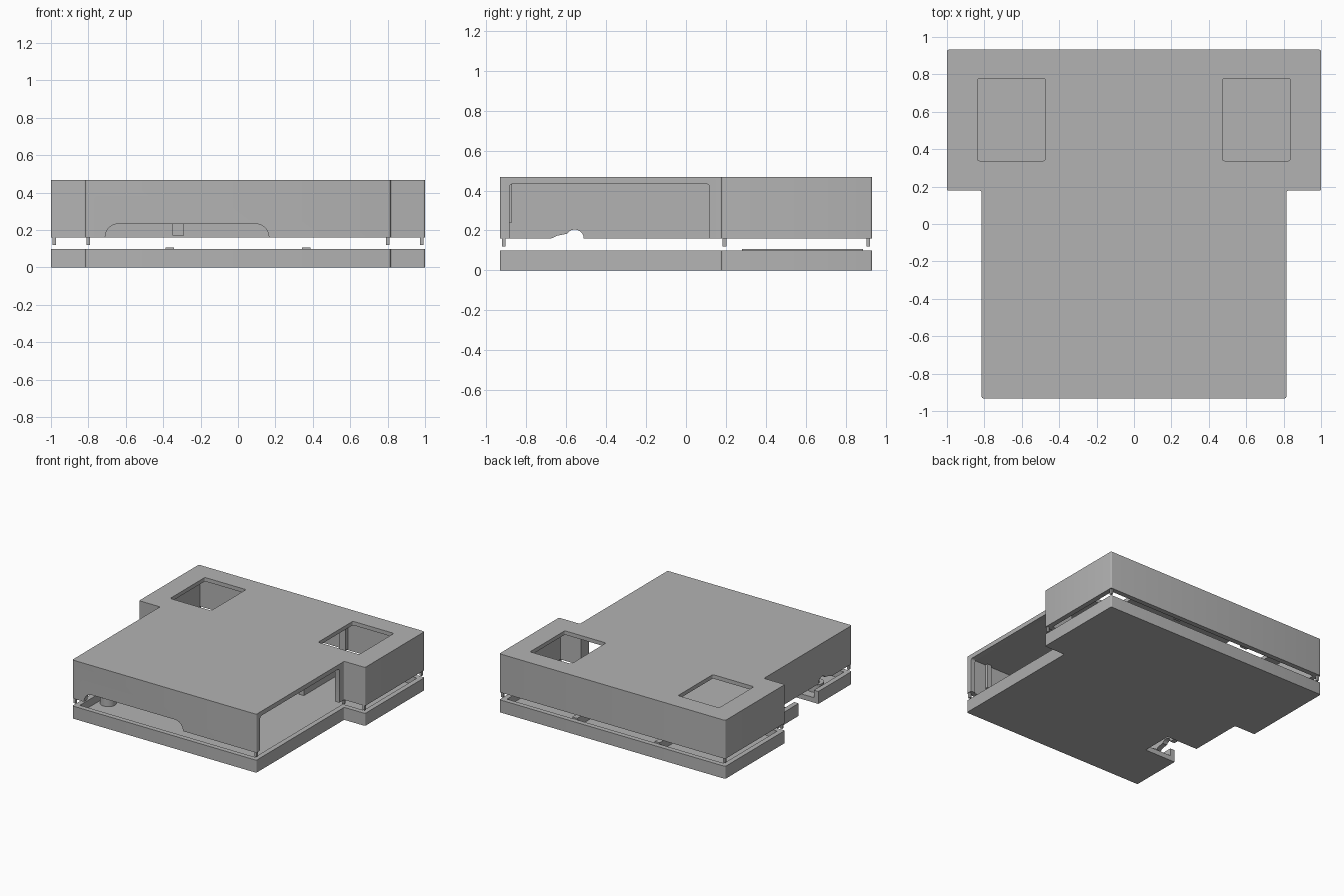
import bpy, bmesh, math

if "Cube" in bpy.data.objects:
    bpy.data.objects.remove(bpy.data.objects["Cube"])

GREY = bpy.data.materials.new("light_grey")
GREY.diffuse_color = (0.45, 0.45, 0.45, 1)
GREY.use_nodes = True
GREY.node_tree.nodes["Principled BSDF"].inputs["Base Color"].default_value = GREY.diffuse_color


def finish(name, bm):
    bmesh.ops.recalc_face_normals(bm, faces=bm.faces)
    me = bpy.data.meshes.new(name)
    bm.to_mesh(me)
    bm.free()
    me.materials.append(GREY)
    ob = bpy.data.objects.new(name, me)
    bpy.context.collection.objects.link(ob)
    return ob


def prism(name, pts, lo, hi, axis="z", bevel=0.0):
    """Extrude a 2D outline along an axis; bevel rounds the edges along it."""
    place = {"z": lambda a, b, c: (a, b, c),
             "y": lambda a, b, c: (a, c, b),
             "x": lambda a, b, c: (c, a, b)}[axis]
    bm = bmesh.new()
    low = [bm.verts.new(place(a, b, lo)) for a, b in pts]
    high = [bm.verts.new(place(a, b, hi)) for a, b in pts]
    bm.faces.new(low)
    bm.faces.new(high)
    n = len(pts)
    for i in range(n):
        j = (i + 1) % n
        bm.faces.new((low[i], low[j], high[j], high[i]))
    if bevel:
        edges = [e for v in low for e in v.link_edges if e.other_vert(v) in high]
        bmesh.ops.bevel(bm, geom=edges, offset=bevel, segments=4,
                        profile=0.5, affect="EDGES")
    return finish(name, bm)


def rect(a0, b0, a1, b1):
    return [(a0, b0), (a1, b0), (a1, b1), (a0, b1)]


def box(name, x0, x1, y0, y1, z0, z1, bevel=0.0):
    return prism(name, rect(x0, y0, x1, y1), z0, z1, bevel=bevel)


def t_outline(t):
    """T-shaped plan, inset by t."""
    w, s, back, front, step = 1 - t, 0.815 - t, 0.932 - t, -0.932 + t, 0.178 + t
    return [(-s, front), (s, front), (s, step), (w, step),
            (w, back), (-w, back), (-w, step), (-s, step)]


def cut(target, cutter):
    mod = target.modifiers.new("cut", "BOOLEAN")
    mod.operation, mod.solver, mod.object = "DIFFERENCE", "EXACT", cutter
    bpy.context.view_layer.objects.active = target
    bpy.ops.object.modifier_apply(modifier=mod.name)
    bpy.data.objects.remove(cutter)


def arc(cx, cz, r, a0, a1, n=8):
    return [(cx + r * math.cos(math.radians(a0 + (a1 - a0) * i / n)),
             cz + r * math.sin(math.radians(a0 + (a1 - a0) * i / n)))
            for i in range(n + 1)]


WALL = 0.04

# Upper shell, hollow and open below
shell = prism("upper_shell", t_outline(0), 0.16, 0.468, bevel=0.01)
cut(shell, prism("cavity", t_outline(WALL), 0.1, 0.437))

# Square windows through the roof
for x0 in (-0.838, 0.472):
    cut(shell, box("window", x0, x0 + 0.364, 0.338, 0.778, 0.40, 0.52, bevel=0.012))

# Wide rounded slot along the bottom of the front wall
slot = [(-0.71, 0.1)] + arc(-0.64, 0.163, 0.07, 180, 90) \
    + arc(0.095, 0.163, 0.07, 90, 0) + [(0.165, 0.1)]
cut(shell, prism("front_slot", slot, -1.0, -0.88, "y"))

# Large opening in the right wall
side = [(-0.883, 0.1)] + arc(-0.868, 0.418, 0.015, 180, 90, 4) \
    + arc(0.102, 0.418, 0.015, 90, 0, 4) + [(0.117, 0.1)]
cut(shell, prism("side_opening", side, 0.75, 0.90, "x"))

# Small stepped cable notch in the left wall
notch = [(-0.675, 0.1), (-0.675, 0.16), (-0.645, 0.174), (-0.603, 0.182)] \
    + arc(-0.557, 0.16, 0.045, 150, 0) + [(-0.512, 0.1)]
cut(shell, prism("cable_notch", notch, -0.90, -0.74, "x"))

# Locating pegs under the shell corners
for s in (-1, 1):
    for x, y in ((0.983, 0.913), (0.983, 0.193), (0.80, 0.193), (0.80, -0.913)):
        box("locating_peg", s * x - 0.009, s * x + 0.009,
            y - 0.009, y + 0.009, 0.12, 0.17)
    # Stiffening ribs inside the front and back walls
    box("front_rib", s * 0.65 - 0.02, s * 0.65 + 0.02, -0.90, -0.87, 0.24, 0.44)
    box("back_rib", s * 0.32 - 0.03, s * 0.32 + 0.03, 0.86, 0.90, 0.17, 0.44)

# Base tray with a rim and a rectangular cut-out at its left edge
base = prism("base_tray", t_outline(0), 0, 0.1, bevel=0.01)
cut(base, prism("tray_recess", t_outline(WALL), 0.04, 0.2))
cut(base, box("edge_cutout", -0.9, -0.54, -0.51, -0.26, -0.1, 0.2))

# Mounting rails on the tray floor
for s in (-1, 1):
    box("mounting_rail", s * 0.365 - 0.022, s * 0.365 + 0.022,
        0.28, 0.885, 0.038, 0.108)

# Round boss in the front left corner
boss = prism("corner_boss", arc(-0.70, -0.64, 0.06, 0, 345, 23), 0.038, 0.1)
cut(boss, prism("boss_hole", arc(-0.70, -0.64, 0.03, 0, 337.5, 15), 0.06, 0.2))

# Smooth the rounded corners only
bpy.ops.object.select_all(action="DESELECT")
for ob in (shell, base, boss):
    ob.select_set(True)
bpy.context.view_layer.objects.active = shell
bpy.ops.object.shade_smooth_by_angle(angle=math.radians(30))
